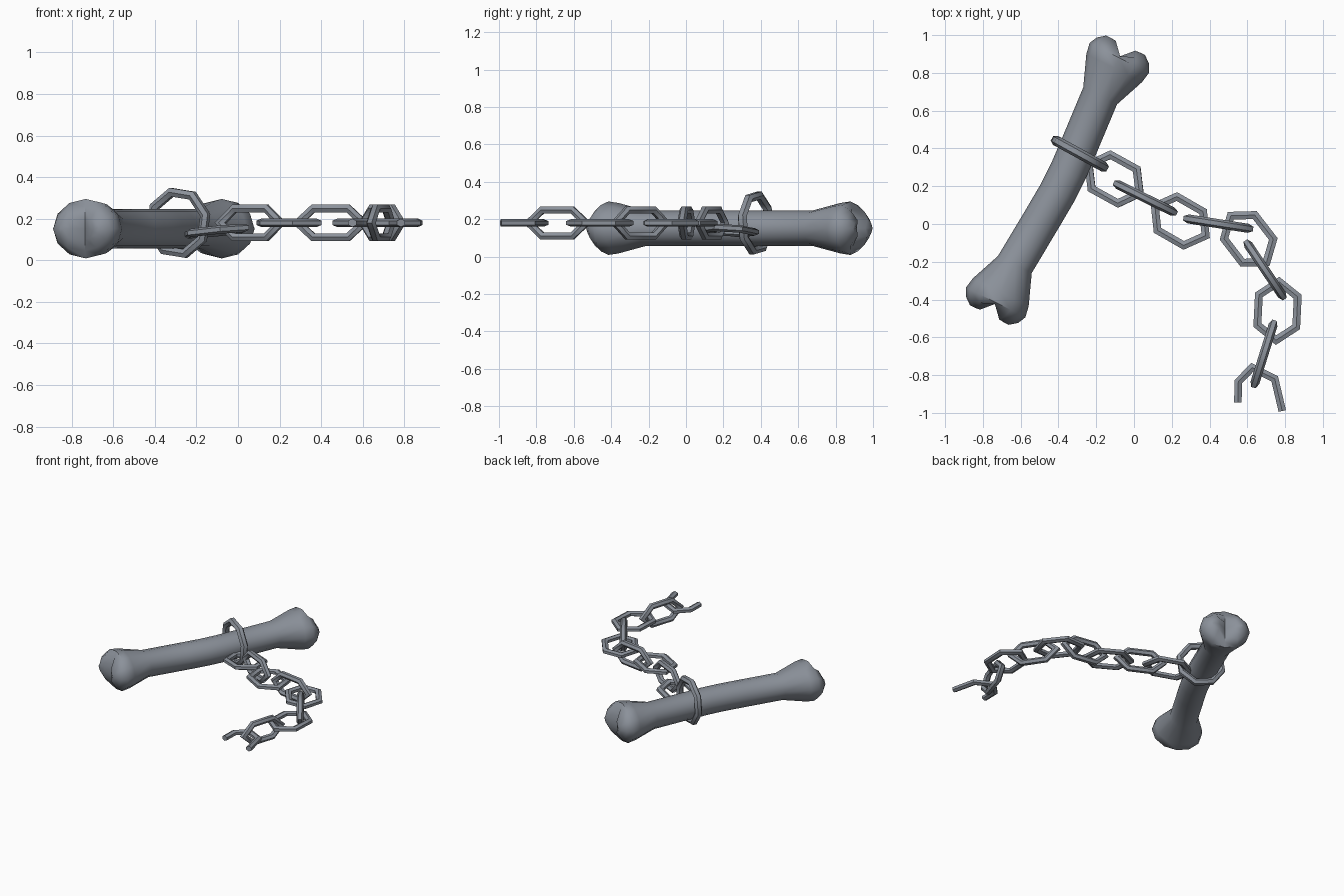
import bpy, bmesh, math
from mathutils import Vector

if "Cube" in bpy.data.objects:
    bpy.data.objects.remove(bpy.data.objects["Cube"])

iron = bpy.data.materials.new("blue grey iron")
iron.diffuse_color = (0.26, 0.285, 0.325, 1)
iron.use_nodes = True
iron.node_tree.nodes["Principled BSDF"].inputs["Base Color"].default_value = iron.diffuse_color
Z = Vector((0, 0, 1))


def finish(name, bm, angle=50):
    bmesh.ops.remove_doubles(bm, verts=bm.verts, dist=0.0005)
    bmesh.ops.recalc_face_normals(bm, faces=bm.faces)
    me = bpy.data.meshes.new(name)
    bm.to_mesh(me)
    bm.free()
    ob = bpy.data.objects.new(name, me)
    bpy.context.collection.objects.link(ob)
    me.materials.append(iron)
    bpy.ops.object.select_all(action='DESELECT')
    ob.select_set(True)
    bpy.context.view_layer.objects.active = ob
    bpy.ops.object.shade_smooth_by_angle(angle=math.radians(angle))
    return ob


def skin(bm, rings, closed):
    n = len(rings[0])
    for i in range(len(rings) if closed else len(rings) - 1):
        a, b = rings[i], rings[(i + 1) % len(rings)]
        for j in range(n):
            k = (j + 1) % n
            bm.faces.new((a[j], a[k], b[k], b[j]))


# Bone: lofted rings, mirrored about its middle, with a notched cap at each end
def bone():
    c, d = Vector((-0.405, 0.232, 0.152)), Vector((0.451, 0.892, 0)).normalized()
    side = Vector((d.y, -d.x, 0))
    # distance along, half width, half height, sideways bow
    half = [(0.06, 0.10, 0.095, 0.03), (0.22, 0.10, 0.095, 0.02), (0.50, 0.10, 0.095, 0),
            (0.665, 0.165, 0.135, 0), (0.725, 0.176, 0.143, 0), (0.768, 0.155, 0.105, 0),
            (0.80, 0.115, 0.05, 0), (0.80, 0.10, 0.0, 0)]
    stations = [(-u, w, h, b) for u, w, h, b in reversed(half)] + half
    bm = bmesh.new()
    rings = []
    for u, w, h, bow in stations:
        ring = []
        for j in range(12):
            a = math.tau * j / 12
            v, z = w * math.cos(a), h * math.sin(a)
            au = abs(u)
            if au > 0.735:
                au = 0.735 + (au - 0.735) * min(1, abs(v) / 0.06)
            ring.append(bm.verts.new(c + d * math.copysign(au, u) + side * (v + bow) + Z * z))
        rings.append(ring)
    skin(bm, rings, False)
    # drop the folded seams at the flattened cap ends
    bmesh.ops.remove_doubles(bm, verts=bm.verts, dist=0.0005)
    bmesh.ops.dissolve_degenerate(bm, edges=bm.edges, dist=0.0005)
    finish("bone", bm, 45)


# Mitred tube along a planar path; ax and ay span the plane, rn is radius across it
def tube(name, pts, centre, ax, ay, r, rn, closed=True, sides=6):
    bm = bmesh.new()
    nrm = ax.cross(ay).normalized()
    n = len(pts)
    P = [Vector(p) for p in pts]
    rings = []
    for i, p in enumerate(P):
        t1 = p - P[i - 1] if closed or i > 0 else P[1] - p
        t2 = P[(i + 1) % n] - p if closed or i < n - 1 else t1
        t1, t2 = t1.normalized(), t2.normalized()
        t = (t1 + t2).normalized()
        m = Vector((t.y, -t.x)) / max(0.5, t.dot(t1))
        ring = []
        for j in range(sides):
            a = math.tau * (j + 0.5) / sides
            q = p + m * r * math.cos(a)
            ring.append(bm.verts.new(centre + ax * q.x + ay * q.y + nrm * rn * math.sin(a)))
        rings.append(ring)
    skin(bm, rings, closed)
    if not closed:
        bm.faces.new(rings[0])
        bm.faces.new(rings[-1])
    finish(name, bm)


def hexagon(tip, x, y):
    return [(tip, 0), (x, y), (-x, y), (-tip, 0), (-x, -y), (x, -y)]


bone()

# Shackle ring round the shaft
ring = [(0.152 * math.cos(math.tau * i / 8 + 0.25), 0.152 * math.sin(math.tau * i / 8 + 0.25))
        for i in range(8)]
tube("shackle_ring", ring, Vector((-0.287, 0.372, 0.18)),
     Vector((0.875, -0.48, 0)).normalized(), Z, 0.023, 0.027)

# Chain: centre x, y, z, direction x, y; flat and upright links alternate
links = [(-0.105, 0.238, 0.14, 0.87, -0.48), (0.06, 0.137, 0.18, 63, -31),
         (0.245, 0.016, 0.18, 0.87, -0.5), (0.446, 0.002, 0.18, 70, -11),
         (0.607, -0.079, 0.18, 0.61, -0.79), (0.694, -0.243, 0.18, 37, -55),
         (0.76, -0.46, 0.18, -0.05, -1), (0.688, -0.688, 0.18, -22, -70)]
for i, (x, y, z, dx, dy) in enumerate(links):
    d = Vector((dx, dy, 0)).normalized()
    if i % 2 == 0:
        if i == 0:
            d = Vector((d.x, d.y, 0.1)).normalized()
        tube(f"flat_link_{i + 1}", hexagon(0.155, 0.08, 0.103), Vector((x, y, z)),
             d, Vector((-d.y, d.x, 0)).normalized(), 0.024, 0.02)
    else:
        tube(f"upright_link_{i + 1}", hexagon(0.16, 0.085, 0.069), Vector((x, y, z)),
             d, Z, 0.021, 0.024)

# Broken last link, open at the far end
tube("broken_link", [(0.55, -0.945), (0.552, -0.835), (0.625, -0.76), (0.745, -0.82), (0.785, -0.99)],
     Vector((0, 0, 0.18)), Vector((1, 0, 0)), Vector((0, 1, 0)), 0.023, 0.02, closed=False)
